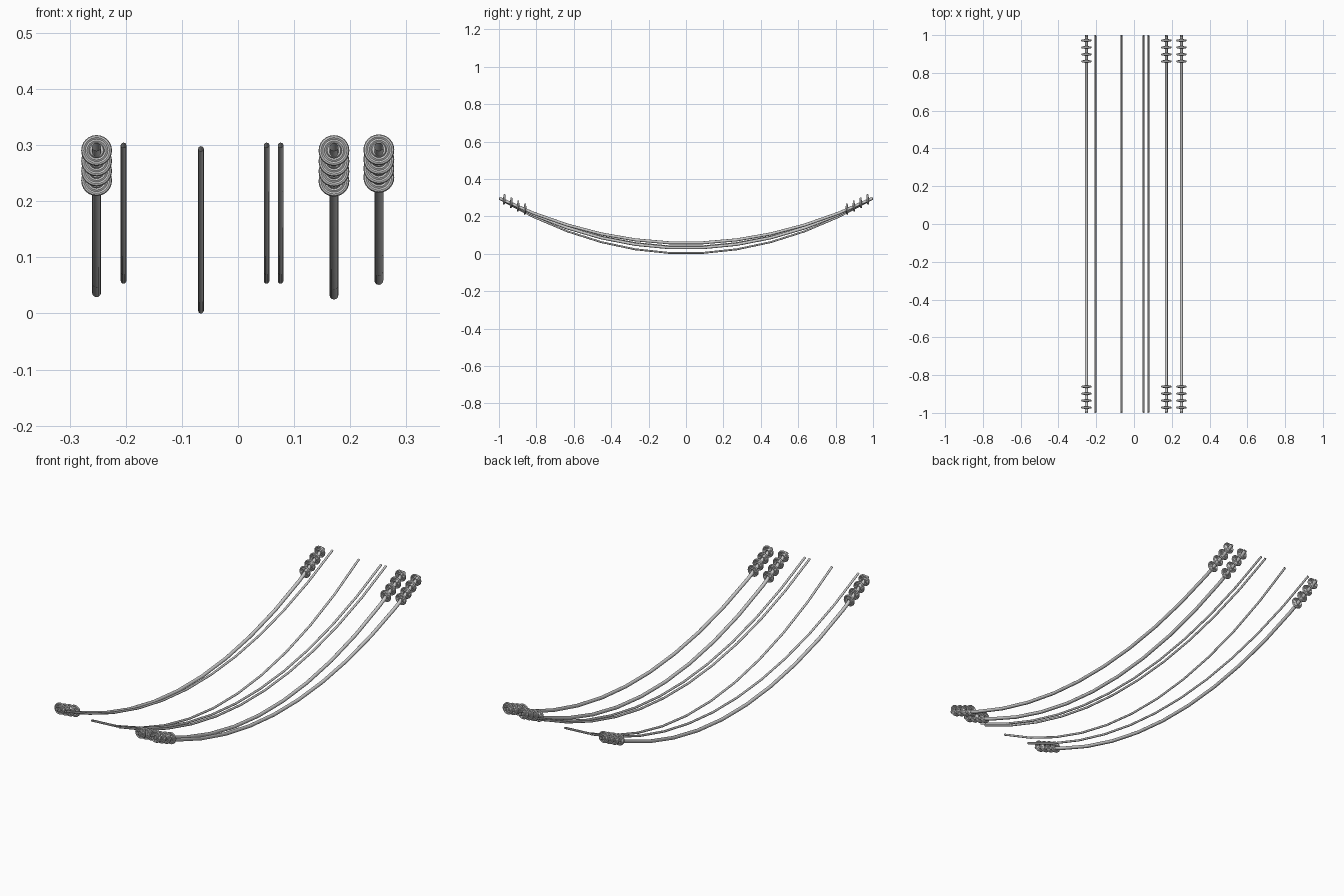
import bpy, bmesh, math
from mathutils import Matrix, Vector

if "Cube" in bpy.data.objects:
    bpy.data.objects.remove(bpy.data.objects["Cube"])

TOP = 0.298
SEGMENTS = 11
FLAT = (1 / SEGMENTS) ** 2


def sag(y, low, top):
    return low + (top - low) * (y * y - FLAT) / (1 - FLAT)


def loft(bm, rings, closed=False):
    n = len(rings[0])
    for a, b in zip(rings, rings[1:] + (rings[:1] if closed else [])):
        for k in range(n):
            j = (k + 1) % n
            bm.faces.new((a[k], a[j], b[j], b[k]))


def finish(bm, name):
    bmesh.ops.recalc_face_normals(bm, faces=bm.faces)
    me = bpy.data.meshes.new(name)
    bm.to_mesh(me)
    bm.free()
    ob = bpy.data.objects.new(name, me)
    bpy.context.collection.objects.link(ob)
    bpy.ops.object.select_all(action='DESELECT')
    ob.select_set(True)
    bpy.context.view_layer.objects.active = ob
    bpy.ops.object.shade_smooth_by_angle(angle=math.radians(40))


# sagging cable: an open round tube swept along a segmented parabola
def cable(name, x, r, low, top, sides=12):
    bm = bmesh.new()
    rings = []
    for i in range(SEGMENTS + 1):
        y = -0.998 + 1.996 * i / SEGMENTS
        t = Vector((0, 1, 2 * (top - low) * y)).normalized()
        up = Vector((0, -t.z, t.y))
        c = Vector((x, y, sag(y, low, top)))
        rings.append([bm.verts.new(c + r * (math.cos(a) * Vector((1, 0, 0)) + math.sin(a) * up))
                      for a in (2 * math.pi * k / sides for k in range(sides))])
    loft(bm, rings)
    finish(bm, name)


# ribbed insulator disc: half profile (radius, half thickness), mirrored to both faces
HALF = [(0.008, 0.007), (0.012, 0.007), (0.014, 0.003), (0.017, 0.005), (0.020, 0.003),
        (0.023, 0.005), (0.026, 0.004), (0.0275, 0.0015)]
PROFILE = [(r, -h) for r, h in HALF] + [(r, h) for r, h in reversed(HALF)]


def insulators(name, x, low, side, sides=24):
    bm = bmesh.new()
    for d in (0.972, 0.935, 0.898, 0.861):
        y = side * d
        m = (Matrix.Translation((x, y, sag(y, low, TOP) + 0.007))
             @ Matrix.Rotation(0.06 * side, 4, 'X'))
        rings = [[bm.verts.new(m @ Vector((r * math.cos(a), o, r * math.sin(a))))
                  for a in (2 * math.pi * k / sides for k in range(sides))] for r, o in PROFILE]
        loft(bm, rings, closed=True)
    finish(bm, name)


# heavy power cables with insulator stacks at both ends
for i, (x, low) in enumerate([(-0.252, 0.037), (0.171, 0.033), (0.251, 0.059)]):
    cable(f"power_cable_{i + 1}", x, 0.008, low, TOP)
    for side, label in ((-1, "front"), (1, "back")):
        insulators(f"{label}_insulators_{i + 1}", x, low, side)

# thin bare wires
for i, (x, low, top) in enumerate([(-0.204, 0.058, 0.301), (-0.066, 0.005, 0.295),
                                   (0.051, 0.058, 0.301), (0.076, 0.058, 0.301)]):
    cable(f"thin_wire_{i + 1}", x, 0.005, low, top)
